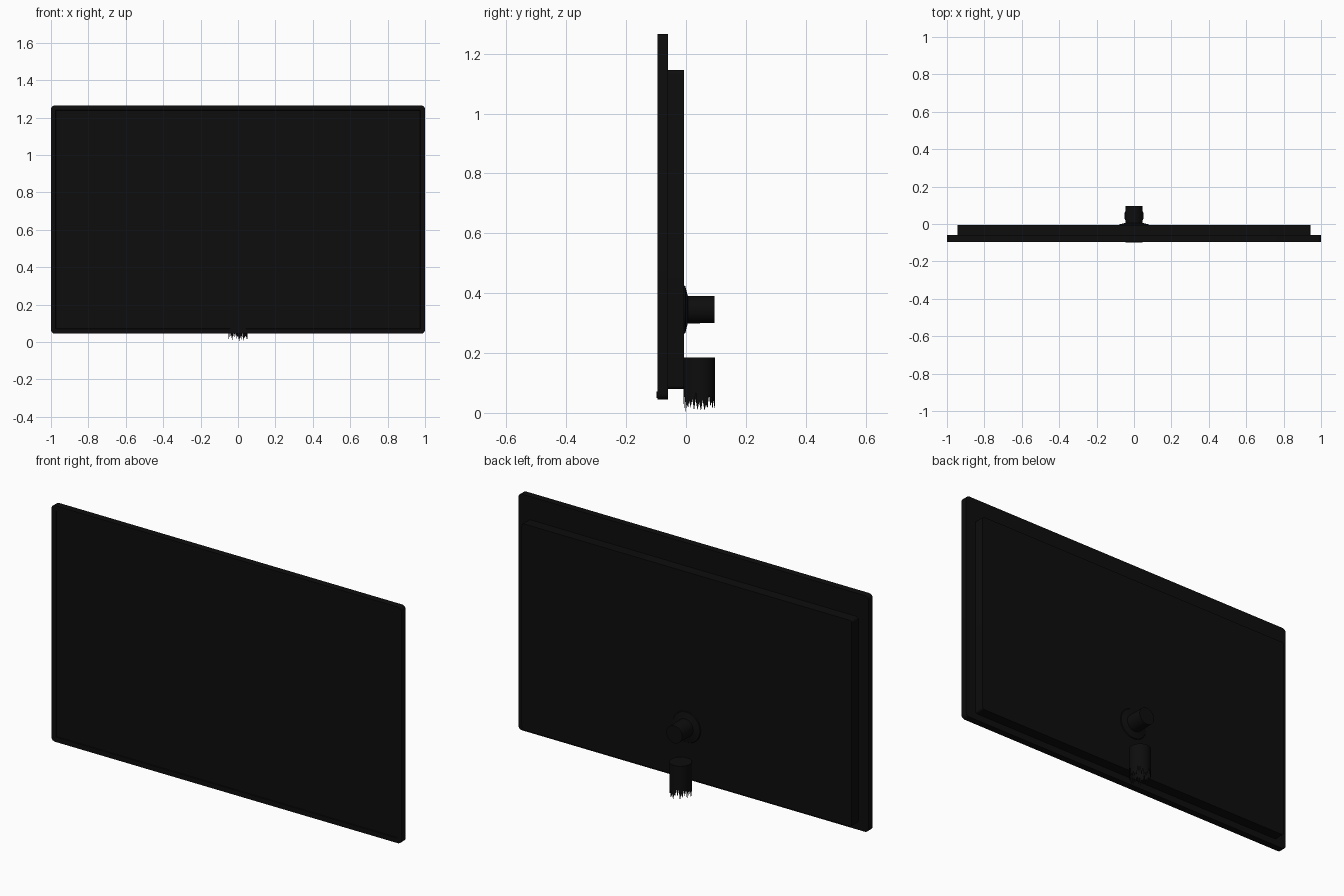
import bpy, bmesh, math, random
from mathutils import Matrix

if "Cube" in bpy.data.objects:
    bpy.data.objects.remove(bpy.data.objects["Cube"])

random.seed(4)
black = bpy.data.materials.new("near_black_plastic")
black.diffuse_color = (0.004, 0.004, 0.004, 1)
black.use_nodes = True
black.node_tree.nodes["Principled BSDF"].inputs["Base Color"].default_value = black.diffuse_color


def finish(name, bm, smooth=True):
    bmesh.ops.recalc_face_normals(bm, faces=bm.faces)
    me = bpy.data.meshes.new(name)
    bm.to_mesh(me)
    bm.free()
    me.materials.append(black)
    ob = bpy.data.objects.new(name, me)
    bpy.context.collection.objects.link(ob)
    if smooth:
        bpy.context.view_layer.objects.active = ob
        ob.select_set(True)
        bpy.ops.object.shade_smooth_by_angle(angle=math.radians(35))
        ob.select_set(False)
    return ob


def slab(name, x, y0, y1, z0, z1, r, recess=None):
    """Upright plate with rounded corners, optionally with a recessed front."""
    bm = bmesh.new()
    pts = []
    for cx, cz, a0 in ((x - r, z1 - r, 0), (r - x, z1 - r, 90),
                       (r - x, z0 + r, 180), (x - r, z0 + r, 270)):
        for i in range(6):
            a = math.radians(a0 + 18 * i)
            pts.append((cx + r * math.cos(a), cz + r * math.sin(a)))
    front = bm.faces.new([bm.verts.new((px, y0, pz)) for px, pz in pts])
    back = bm.faces.new([bm.verts.new((px, y1, pz)) for px, pz in reversed(pts)])
    f, b = list(front.verts), list(reversed(back.verts))
    for i in range(len(f)):
        j = (i + 1) % len(f)
        bm.faces.new((f[i], b[i], b[j], f[j]))
    bmesh.ops.recalc_face_normals(bm, faces=bm.faces)
    if recess:
        # thin bezel, then a step back to the display surface
        width, depth = recess
        bmesh.ops.inset_region(bm, faces=[front], thickness=width)
        bmesh.ops.inset_region(bm, faces=[front], thickness=0.002, depth=-depth)
    return finish(name, bm)


def lathe_y(name, profile, z, n=40):
    """Turned part around the y axis; profile is (radius, y)."""
    bm = bmesh.new()
    rings = [[bm.verts.new((r * math.cos(2 * math.pi * i / n), y,
                            z + r * math.sin(2 * math.pi * i / n)))
              for i in range(n)] for r, y in profile]
    for a, b in zip(rings, rings[1:]):
        for i in range(n):
            j = (i + 1) % n
            bm.faces.new((a[i], a[j], b[j], b[i]))
    bm.faces.new(rings[0])
    bm.faces.new(rings[-1])
    return finish(name, bm)


# Display panel with slim bezel, and the thick rear housing
slab("display_panel", 1.0, -0.095, -0.06, 0.045, 1.265, 0.02, (0.025, 0.004))
slab("rear_housing", 0.943, -0.062, -0.006, 0.08, 1.145, 0.012)

# Small sensor block at the lower front edge
slab("sensor_strip", 0.045, -0.098, -0.09, 0.05, 0.072, 0.006)

# Flared mount stub on the back
lathe_y("mount_stub", [(0.082, -0.008), (0.078, -0.002), (0.06, 0.002),
                       (0.046, 0.006), (0.045, 0.096)], 0.345)

# Broken-off stand neck: a vertical tube with a ragged lower edge
bm = bmesh.new()
n = 56
top, low = [], []
for i in range(n):
    a = 2 * math.pi * i / n
    px, py = 0.052 * math.cos(a), 0.044 + 0.053 * math.sin(a)
    z = random.uniform(0.004, 0.03) if i % 2 else random.uniform(0.025, 0.07)
    top.append(bm.verts.new((px, py, 0.185)))
    low.append(bm.verts.new((px, py, 0.0 if i == 43 else z)))
for i in range(n):
    j = (i + 1) % n
    bm.faces.new((top[i], low[i], low[j], top[j]))
bm.faces.new(top)
finish("stand_neck", bm)
